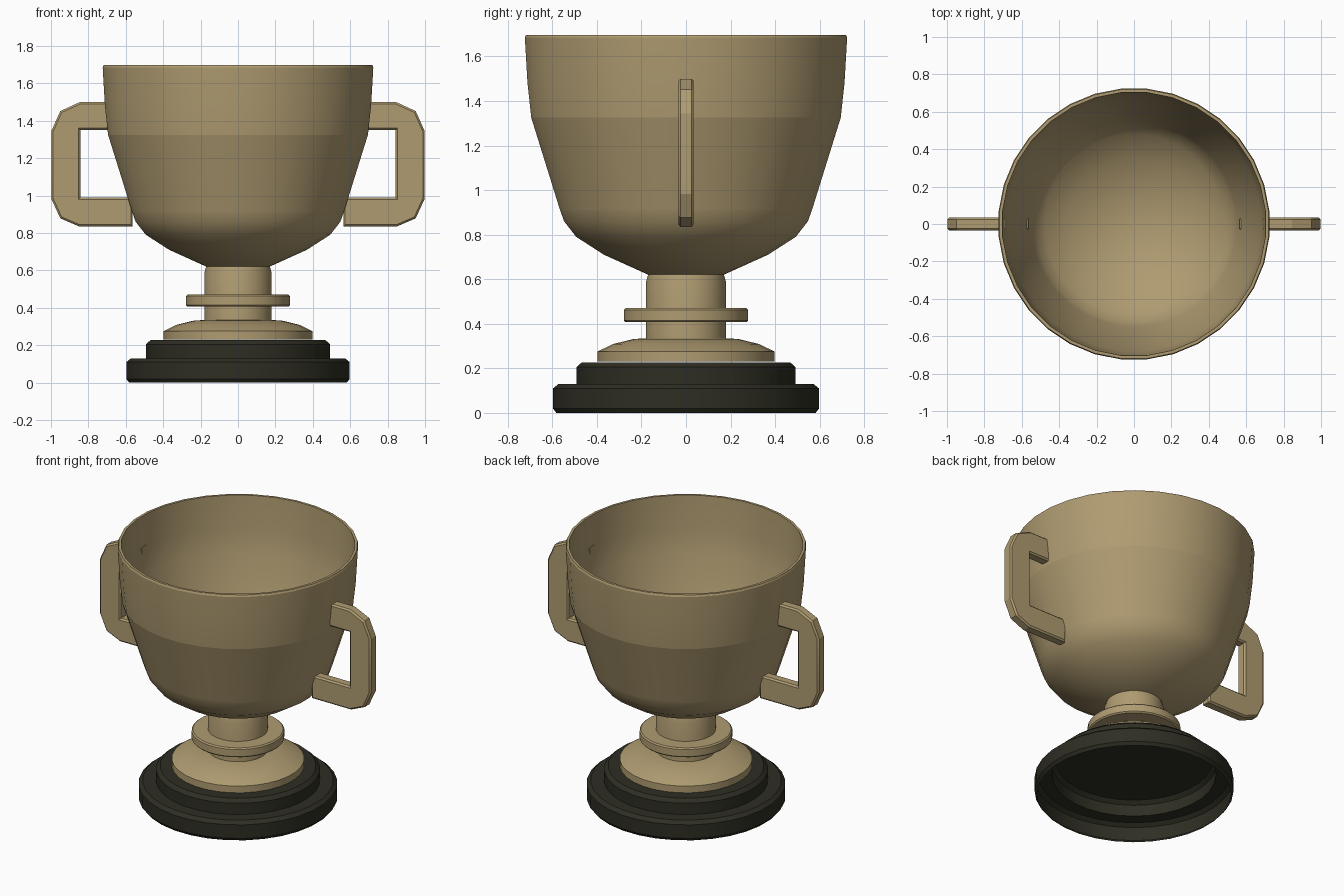
import bpy, bmesh, math

if "Cube" in bpy.data.objects:
    bpy.data.objects.remove(bpy.data.objects["Cube"])

SIDES = 32


def material(name, color):
    m = bpy.data.materials.new(name)
    m.diffuse_color = (*color, 1)
    m.use_nodes = True
    m.node_tree.nodes["Principled BSDF"].inputs["Base Color"].default_value = m.diffuse_color
    return m


GOLD = material("antique gold", (0.43, 0.33, 0.165))
BLACK = material("black base", (0.027, 0.027, 0.017))


def finish(name, bm, mat, angle):
    me = bpy.data.meshes.new(name)
    bm.to_mesh(me)
    bm.free()
    me.materials.append(mat)
    ob = bpy.data.objects.new(name, me)
    bpy.context.collection.objects.link(ob)
    bpy.ops.object.select_all(action='DESELECT')
    ob.select_set(True)
    bpy.context.view_layer.objects.active = ob
    bpy.ops.object.shade_smooth_by_angle(angle=math.radians(angle))
    return ob


def lathe(name, profile, mat, angle=25):
    """Spin (radius, z) points, listed bottom to top on the outside."""
    bm = bmesh.new()
    rings = []
    for r, z in profile:
        if r == 0:
            rings.append([bm.verts.new((0, 0, z))] * SIDES)
            continue
        ring = []
        for i in range(SIDES):
            a = 2 * math.pi * (i + 0.5) / SIDES
            ring.append(bm.verts.new((r * math.cos(a), r * math.sin(a), z)))
        rings.append(ring)
    for lo, hi in zip(rings, rings[1:]):
        for i in range(SIDES):
            j = (i + 1) % SIDES
            corners = [lo[i], lo[j], hi[j], hi[i]]
            bm.faces.new(list(dict.fromkeys(corners)))
    return finish(name, bm, mat, angle)


# Stepped plinth, hollow underneath
lathe("plinth", [(0.585, 0), (0.6, 0.02), (0.6, 0.11), (0.575, 0.13),
                 (0.495, 0.13), (0.495, 0.205), (0.47, 0.227), (0, 0.227)], BLACK)

# Gold foot, stem and collar
lathe("foot", [(0.4, 0.23), (0.4, 0.275), (0.33, 0.309), (0.235, 0.332), (0.17, 0.335)], GOLD)
lathe("stem", [(0.18, 0.325), (0.18, 0.59), (0.168, 0.63)], GOLD)
lathe("collar", [(0.17, 0.407), (0.272, 0.407), (0.28, 0.415), (0.28, 0.462),
                 (0.272, 0.47), (0.17, 0.47)], GOLD)

# Cup outside: bowl, tapered body and upper band, split for crisp seams
bowl = [(0.17, 0.62), (0.37, 0.71), (0.495, 0.79), (0.55, 0.86), (0.568, 0.91)]
lathe("cup_bowl", [(0, 0.62)] + bowl, GOLD, 40)
lathe("cup_body", [bowl[-1], (0.698, 1.325)], GOLD)
lathe("cup_band", [(0.698, 1.325), (0.715, 1.48), (0.727, 1.685), (0.722, 1.697), (0.706, 1.697)], GOLD)

# Cup inside
lathe("cup_lining", [(0.706, 1.697), (0.697, 1.48), (0.68, 1.325), (0.551, 0.915),
                     (0.53, 0.865), (0.48, 0.805), (0.36, 0.728), (0.17, 0.645), (0, 0.638)], GOLD, 40)

# Handles: chamfered C outline, mirrored in x
outline = [(0.69, 1.5), (0.845, 1.5), (0.95, 1.452), (0.998, 1.345), (0.998, 0.982),
           (0.95, 0.878), (0.85, 0.835), (0.563, 0.835), (0.563, 0.99),
           (0.843, 0.99), (0.843, 1.35), (0.69, 1.35)]
for name, side in (("right_handle", 1), ("left_handle", -1)):
    bm = bmesh.new()
    face = bm.faces.new([bm.verts.new((side * x, -0.034, z)) for x, z in outline])
    ext = bmesh.ops.extrude_face_region(bm, geom=[face])
    for v in ext["geom"]:
        if isinstance(v, bmesh.types.BMVert):
            v.co.y = 0.034
    bmesh.ops.recalc_face_normals(bm, faces=bm.faces)
    rims = [e for e in bm.edges if abs(e.verts[0].co.y - e.verts[1].co.y) < 1e-5]
    bmesh.ops.bevel(bm, geom=rims, offset=0.01, segments=1, affect='EDGES')
    finish(name, bm, GOLD, 20)
